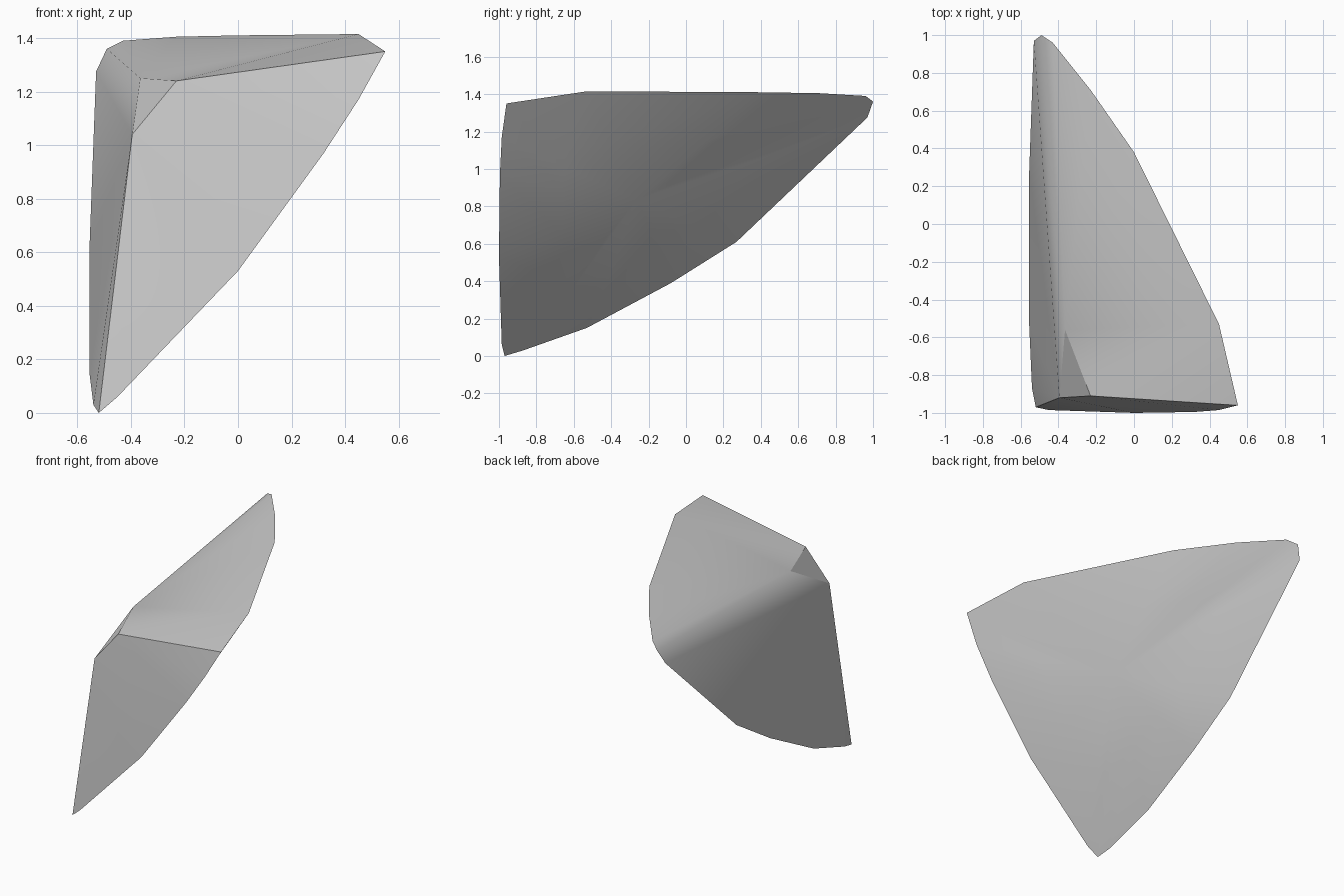
import bpy
import bmesh
from mathutils import Vector

default_cube = bpy.data.objects.get("Cube")
if default_cube:
    bpy.data.objects.remove(default_cube, do_unlink=True)

# One plain stone colour
stone_colour = (0.6, 0.6, 0.6, 1)
stone = bpy.data.materials.new("stone grey")
stone.use_nodes = True
stone.diffuse_color = stone_colour
stone.node_tree.nodes["Principled BSDF"].inputs["Base Color"].default_value = stone_colour

# Rim curves of the shard, walked as one closed loop
front_rim = [(-.52, -.97, 0), (-.45, -.985, .06), (0, -1, .53), (.32, -.995, .97), (.45, -.985, 1.17)]
top_rim = [(.55, -.96, 1.35), (.45, -.53, 1.415), (0, .38, 1.41), (-.23, .71, 1.405), (-.43, .96, 1.39)]
left_rim = [(-.49, 1, 1.36), (-.53, .97, 1.275), (-.555, .27, .61), (-.555, -.08, .39),
            (-.555, -.53, .15), (-.54, -.87, .03)]

bm = bmesh.new()
rim = [bm.verts.new(point) for point in front_rim + top_rim + left_rim]
bottom_tip, right_tip, back_tip = rim[0], rim[len(front_rim)], rim[-len(left_rim)]
first_top, first_left = rim.index(right_tip), rim.index(back_tip)

# Clipped corner where the front, top and left faces meet
corner_low = bm.verts.new((-.395, -.92, 1.04))
corner_front = bm.verts.new((-.23, -.91, 1.24))
corner_back = bm.verts.new((-.365, -.56, 1.25))


def fan(apex, chain):
    """Join an apex to every segment of a chain of vertices."""
    for start, end in zip(chain, chain[1:]):
        bm.faces.new((apex, start, end))


# Front face
fan(corner_low, rim[:3])
fan(corner_front, [corner_low] + rim[2:first_top + 1])

# Top face and the rounded ridge running to the back tip
fan(corner_front, rim[first_top:first_top + 2] + [corner_back])
fan(corner_back, rim[first_top + 1:first_left + 2] + [corner_low])

# Left face and the corner facet
fan(corner_low, rim[first_left + 1:] + [bottom_tip])
bm.faces.new((corner_low, corner_front, corner_back))

# Gently domed underside: an inner ring and a middle point
edge_a = right_tip.co - bottom_tip.co
edge_b = back_tip.co - bottom_tip.co
outward = edge_b.cross(edge_a).normalized()
middle = bm.verts.new((bottom_tip.co + right_tip.co + back_tip.co) / 3 + outward * .12)
ring = [bm.verts.new(middle.co.lerp(vert.co, .55) + outward * .02) for vert in rim]
count = len(rim)
for i in range(count):
    j = (i + 1) % count
    bm.faces.new((rim[j], rim[i], ring[i], ring[j]))
    bm.faces.new((ring[j], ring[i], middle))

bmesh.ops.recalc_face_normals(bm, faces=bm.faces)

# Smooth faces, with crisp edges round the rim and the clipped corner
for face in bm.faces:
    face.smooth = True
crisp = [(rim[i], rim[i - 1]) for i in range(count)]
crisp += [(bottom_tip, corner_low), (corner_low, corner_front), (corner_front, right_tip),
          (corner_front, corner_back), (corner_back, corner_low)]
for pair in crisp:
    edge = bm.edges.get(pair)
    if edge:
        edge.smooth = False

mesh = bpy.data.meshes.new("stone_shard")
bm.to_mesh(mesh)
bm.free()
mesh.materials.append(stone)
shard = bpy.data.objects.new("stone_shard", mesh)
bpy.context.collection.objects.link(shard)
